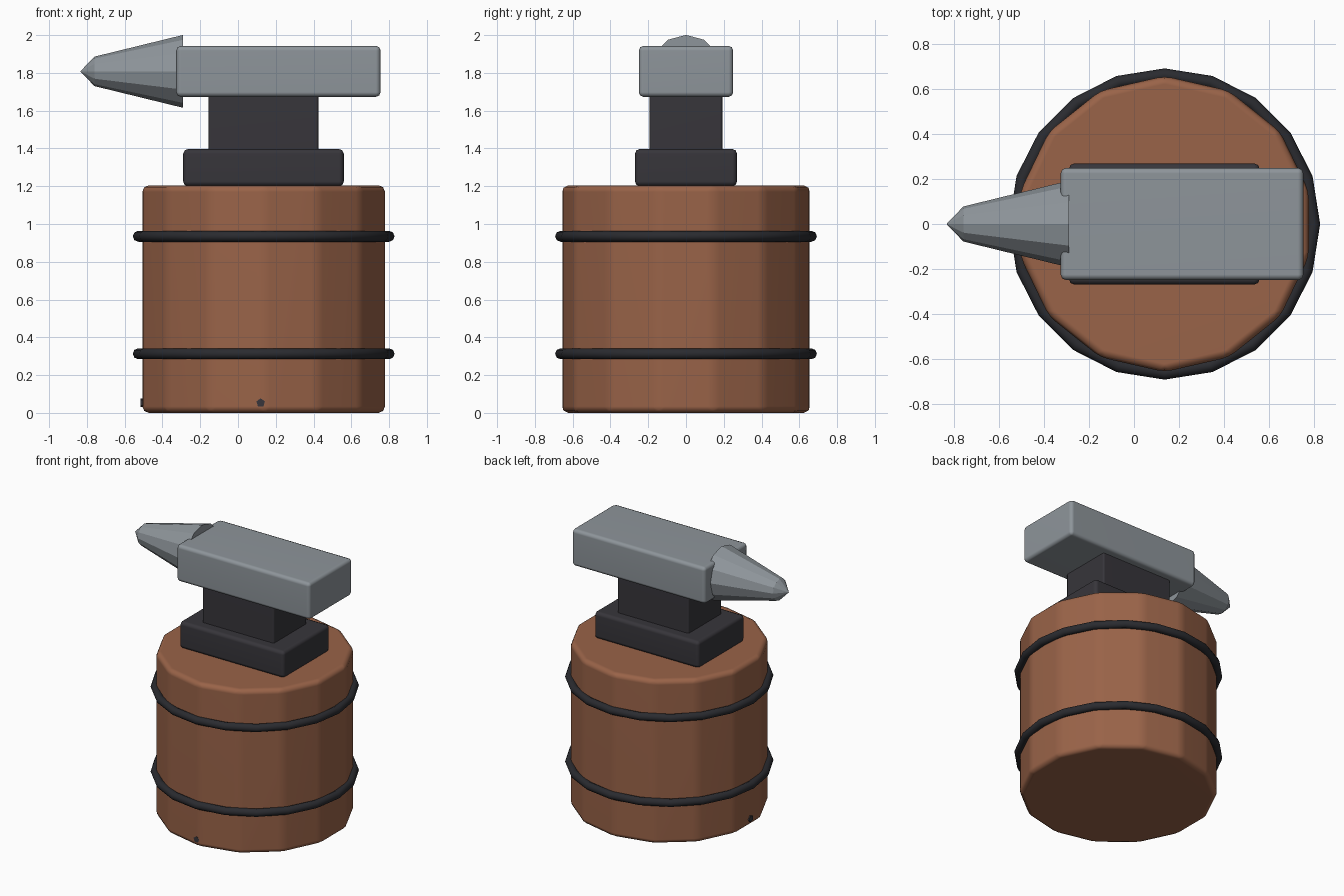
import bpy
import math
from mathutils import Matrix

cube = bpy.data.objects.get("Cube")
if cube:
    bpy.data.objects.remove(cube, do_unlink=True)


def material(name, rgb):
    m = bpy.data.materials.new(name)
    m.use_nodes = True
    color = (*rgb, 1.0)
    m.diffuse_color = color
    bsdf = next(n for n in m.node_tree.nodes if n.type == 'BSDF_PRINCIPLED')
    bsdf.inputs["Base Color"].default_value = color
    return m


wood = material("brown wood", (0.32, 0.125, 0.065))
steel = material("pale steel", (0.27, 0.30, 0.325))
iron = material("dark iron", (0.038, 0.036, 0.043))
black = material("black iron", (0.023, 0.024, 0.029))


def finish(name, mat, bevel=0.0):
    """Name the active object, colour it, soften its edges and shade it."""
    ob = bpy.context.object
    ob.name = ob.data.name = name
    ob.data.materials.append(mat)
    bpy.ops.object.transform_apply(location=False, rotation=True, scale=True)
    bpy.ops.object.shade_smooth()
    if bevel:
        mod = ob.modifiers.new("soft edges", 'BEVEL')
        mod.width = bevel
        mod.segments = 2
        mod.limit_method = 'NONE'
        ob.modifiers.new("flat faces", 'WEIGHTED_NORMAL')
    return ob


def block(name, mat, x, y, z, bevel):
    """Bevelled box from its x and z ranges and its half depth."""
    bpy.ops.mesh.primitive_cube_add(
        size=1, location=((x[0] + x[1]) / 2, 0, (z[0] + z[1]) / 2))
    bpy.context.object.scale = (x[1] - x[0], 2 * y, z[1] - z[0])
    return finish(name, mat, bevel)


CX = 0.136  # axis of the stump

# Wooden stump
bpy.ops.mesh.primitive_cylinder_add(vertices=14, radius=0.659, depth=1.205,
                                    location=(CX, 0, 0.6025))
finish("stump", wood, 0.035)

# Iron hoops around the stump
for name, z in (("lower_hoop", 0.313), ("upper_hoop", 0.935)):
    bpy.ops.mesh.primitive_torus_add(
        major_segments=20, minor_segments=8, location=(CX, 0, z),
        major_radius=0.664, minor_radius=0.029)
    finish(name, black)

# Small studs low on the stump
for name, x, y in (("front_stud", 0.12, -0.64), ("side_stud", -0.50, -0.02)):
    bpy.ops.mesh.primitive_cylinder_add(vertices=5, radius=0.024, depth=0.03,
                                        location=(x, y, 0.053))
    turn = Matrix.Rotation(math.pi / 2, 4, 'X' if y < -0.1 else 'Y')
    bpy.context.object.rotation_euler = turn.to_euler()
    finish(name, iron)
    bpy.ops.object.shade_flat()

# Anvil body
block("anvil_foot", iron, (-0.29, 0.56), 0.27, (1.20, 1.397), 0.025)
block("anvil_waist", iron, (-0.155, 0.425), 0.192, (1.37, 1.70), 0.012)
block("anvil_face", steel, (-0.327, 0.755), 0.25, (1.673, 1.943), 0.025)


def horn_part(name, x0, x1, r0, r1):
    """Tapered piece pointing towards -x."""
    bpy.ops.mesh.primitive_cone_add(
        vertices=12, radius1=r0, radius2=r1, depth=x0 - x1,
        location=((x0 + x1) / 2, 0, 1.808), rotation=(0, -math.pi / 2, 0))
    finish(name, steel)
    bpy.ops.object.shade_smooth_by_angle(angle=math.radians(20))


# Horn and its pointed tip
horn_part("horn", -0.29, -0.76, 0.193, 0.078)
horn_part("horn_tip", -0.76, -0.835, 0.078, 0.0)
